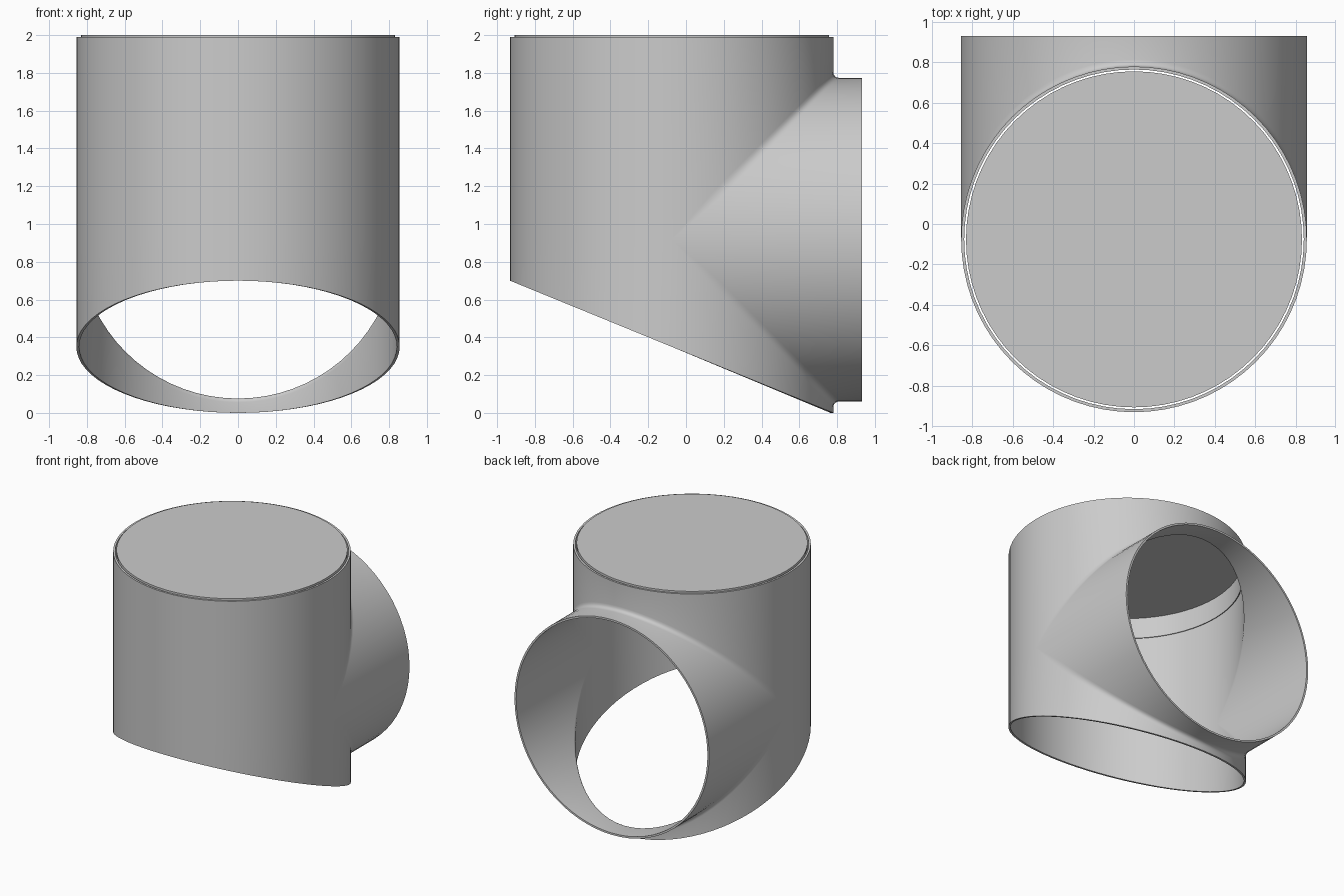
import bpy, bmesh, math

if "Cube" in bpy.data.objects:
    bpy.data.objects.remove(bpy.data.objects["Cube"])

R, RI = 0.856, 0.841            # outer and inner pipe radius
CY, CZ = -0.076, 0.917          # upright axis y, branch axis z
TOP, END = 1.99, 0.932          # upright rim height, branch mouth y
N = 72                          # sides of each pipe

grey = bpy.data.materials.new("plain_grey")
grey.diffuse_color = (0.6, 0.6, 0.6, 1)
grey.use_nodes = True
grey.node_tree.nodes["Principled BSDF"].inputs["Base Color"].default_value = grey.diffuse_color


def cut_z(s):
    """Height of the slanted bottom cut, for sine s around the upright pipe."""
    return 0.35 - 0.35 * s


def finish(bm, name, angle):
    bmesh.ops.remove_doubles(bm, verts=bm.verts, dist=1e-5)
    bmesh.ops.recalc_face_normals(bm, faces=bm.faces)
    mesh = bpy.data.meshes.new(name)
    bm.to_mesh(mesh)
    bm.free()
    mesh.materials.append(grey)
    ob = bpy.data.objects.new(name, mesh)
    bpy.context.collection.objects.link(ob)
    bpy.ops.object.select_all(action='DESELECT')
    ob.select_set(True)
    bpy.context.view_layer.objects.active = ob
    bpy.ops.object.shade_smooth_by_angle(angle=math.radians(angle))


def rail(i, r, side, fillet):
    """Back half: points from the upright's end, round the seam, to the branch mouth."""
    a = math.pi * i / (N // 2)
    c, s = math.cos(a), max(0.0, math.sin(a))
    x, d = r * c, r * s
    f = fillet * min(1, 4 * s)
    pts = [(x, CY + d, TOP if side > 0 else cut_z(s))]
    for k in range(5):
        t = k / 4
        pts.append((x, CY + d + f * t * t, CZ + side * (d + f * (1 - t) ** 2)))
    pts.append((x, END, CZ + side * d))
    return pts


def front(i, r):
    """Front half: straight wall from top rim to bottom cut."""
    a = math.pi + math.pi * i / (N // 2)
    x, s = r * math.cos(a), math.sin(a)
    return [(x, CY + r * s, z) for z in (TOP, CZ, cut_z(s))]


def strips(bm, rails):
    rows = [[bm.verts.new(p) for p in pts] for pts in rails]
    for a, b in zip(rows, rows[1:]):
        for k in range(len(a) - 1):
            bm.faces.new((a[k], a[k + 1], b[k + 1], b[k]))


# Pipe body: outer and inner walls with mitred branch
bm = bmesh.new()
H = N // 2 + 1
for r, fillet in ((R, 0.035), (RI, 0.02)):
    for side in (1, -1):
        strips(bm, [rail(i, r, side, fillet) for i in range(H)])
    strips(bm, [front(i, r) for i in range(H)])
# Rims joining the two walls at the top, the mouth and the cut
for side in (1, -1):
    for end in (0, -1):
        strips(bm, [(rail(i, R, side, 0)[end], rail(i, RI, side, 0)[end]) for i in range(H)])
for end in (0, -1):
    strips(bm, [(front(i, R)[end], front(i, RI)[end]) for i in range(H)])
bmesh.ops.dissolve_degenerate(bm, dist=1e-5, edges=bm.edges)
finish(bm, "pipe_body", 35)

# Top cap: shallow upturned cup seated inside the upright pipe
bm = bmesh.new()
profile = [(0, 2.0), (0.832, 2.0), (0.832, 1.79), (0.826, 1.79), (0.826, 1.955), (0, 1.955)]
strips(bm, [[(r * math.cos(t), CY + r * math.sin(t), z) for r, z in profile]
            for t in (2 * math.pi * i / N for i in range(N + 1))])
bmesh.ops.dissolve_degenerate(bm, dist=1e-5, edges=bm.edges)
finish(bm, "top_cap", 35)
